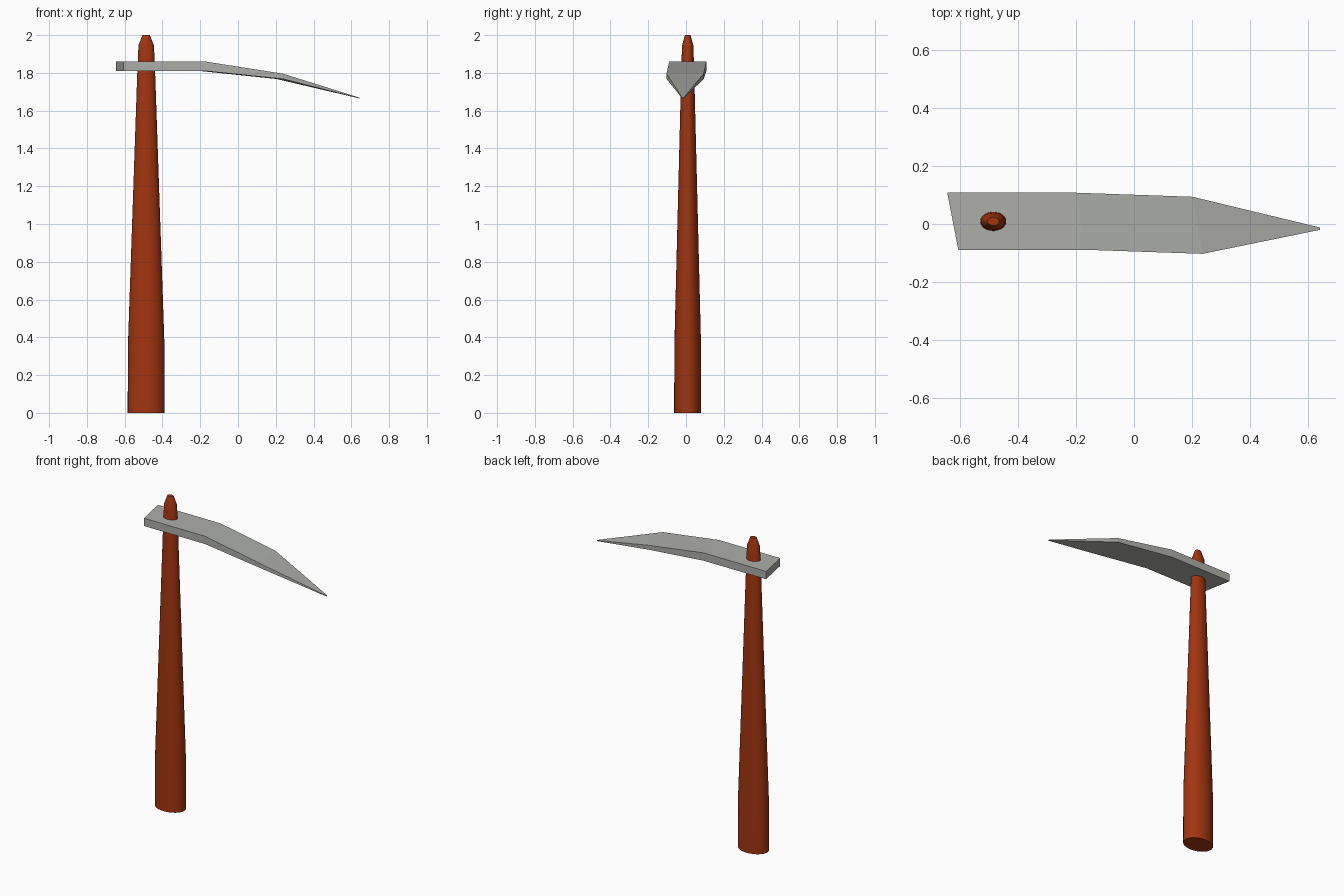
import bpy, bmesh, math

if "Cube" in bpy.data.objects:
    bpy.data.objects.remove(bpy.data.objects["Cube"])


def make_object(name, bm, color=None):
    bmesh.ops.recalc_face_normals(bm, faces=bm.faces[:])
    mesh = bpy.data.meshes.new(name)
    bm.to_mesh(mesh)
    bm.free()
    obj = bpy.data.objects.new(name, mesh)
    bpy.context.collection.objects.link(obj)
    if color:
        mat = bpy.data.materials.new(name + "_material")
        mat.diffuse_color = color
        mat.use_nodes = True
        mat.node_tree.nodes["Principled BSDF"].inputs["Base Color"].default_value = mat.diffuse_color
        mesh.materials.append(mat)
    return obj


def loft(name, rings, color=None):
    """Skin a list of matching point rings and cap both ends."""
    bm = bmesh.new()
    loops = [[bm.verts.new(p) for p in ring] for ring in rings]
    n = len(loops[0])
    for a, b in zip(loops, loops[1:]):
        for i in range(n):
            j = (i + 1) % n
            bm.faces.new((a[i], a[j], b[j], b[i]))
    bm.faces.new(loops[0])
    bm.faces.new(loops[-1])
    return make_object(name, bm, color)


# Tapered oval handle: (height, half width in x)
SIDES = 32
profile = [(0, 0.098), (0.35, 0.097), (1.81, 0.047), (1.945, 0.041), (2.0, 0.020)]
rings = []
for z, r in profile:
    rings.append([(-0.486 + r * math.cos(2 * math.pi * i / SIDES),
                   0.009 + 0.73 * r * math.sin(2 * math.pi * i / SIDES), z)
                  for i in range(SIDES)])
handle = loft("handle", rings, (0.36, 0.035, 0.005, 1))
bpy.context.view_layer.objects.active = handle
handle.select_set(True)
bpy.ops.object.shade_smooth_by_angle(angle=math.radians(25))

# Bent pointed blade: (x back, y back, x front, y front, top z, bottom z)
sections = [
    (-0.645, 0.108, -0.607, -0.089, 1.860, 1.810),
    (-0.200, 0.108, -0.172, -0.089, 1.860, 1.810),
    (0.202, 0.094, 0.237, -0.103, 1.796, 1.768),
    (0.642, -0.012, 0.643, -0.020, 1.669, 1.665),
]
blade = loft("blade", [[(xb, yb, top), (xf, yf, top), (xf, yf, low), (xb, yb, low)]
                       for xb, yb, xf, yf, top, low in sections],
             (0.42, 0.43, 0.40, 1))
